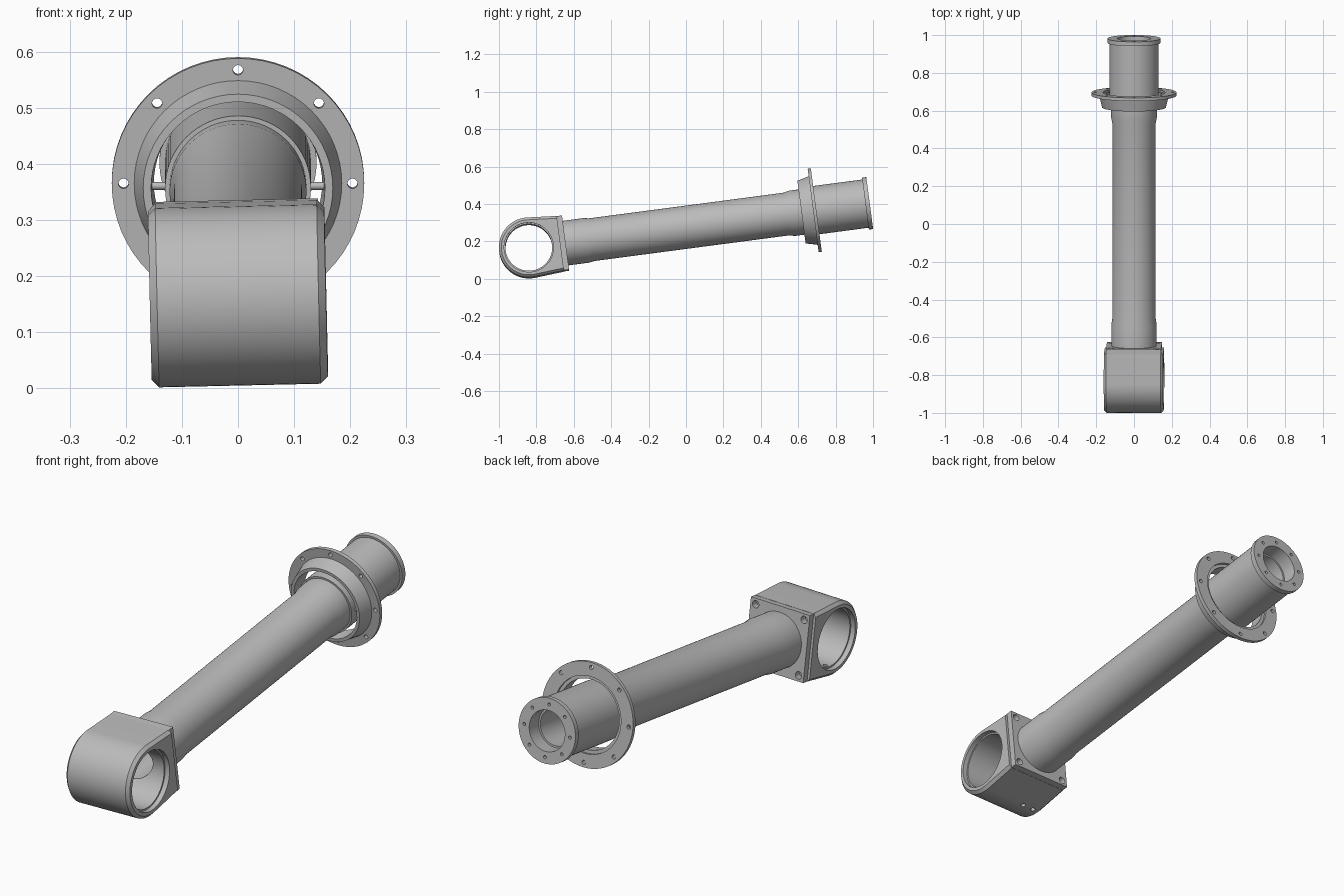
import bpy, bmesh
from math import radians, sin, cos, pi
from mathutils import Matrix, Vector

cube = bpy.data.objects.get("Cube")
if cube:
    bpy.data.objects.remove(cube, do_unlink=True)

steel = bpy.data.materials.new("steel_grey")
steel.use_nodes = True
GREY = (0.5, 0.5, 0.5, 1)
steel.diffuse_color = GREY
steel.node_tree.nodes["Principled BSDF"].inputs["Base Color"].default_value = GREY

# Parts are modelled along local +Y from the eye centre, then tilted into place
PLACE = Matrix.Translation((0, -0.84, 0.165)) @ Matrix.Rotation(radians(7.5), 4, 'X')
EYE_PLACE = PLACE @ Matrix.Rotation(radians(-1.3), 4, 'Y')


def finish(name, bm):
    bmesh.ops.recalc_face_normals(bm, faces=bm.faces)
    mesh = bpy.data.meshes.new(name)
    bm.to_mesh(mesh)
    bm.free()
    mesh.materials.append(steel)
    ob = bpy.data.objects.new(name, mesh)
    bpy.context.collection.objects.link(ob)
    return ob


def lathe(name, profile, steps=64):
    """Spin a closed (radius, position) profile about the Y axis."""
    bm = bmesh.new()
    rings = []
    for i in range(steps):
        a = 2 * pi * i / steps
        rings.append([bm.verts.new((r * cos(a), s, r * sin(a))) for r, s in profile])
    for i, ring in enumerate(rings):
        nxt = rings[(i + 1) % steps]
        for j in range(len(profile)):
            k = (j + 1) % len(profile)
            bm.faces.new((ring[j], ring[k], nxt[k], nxt[j]))
    return finish(name, bm)


def rod(name, start, end, radius, steps=20):
    a, b = Vector(start), Vector(end)
    bm = bmesh.new()
    turn = (b - a).to_track_quat('Z', 'Y').to_matrix().to_4x4()
    bmesh.ops.create_cone(bm, cap_ends=True, segments=steps, radius1=radius, radius2=radius,
                          depth=(b - a).length, matrix=Matrix.Translation((a + b) / 2) @ turn)
    return finish(name, bm)


def combine(target, tool, operation='DIFFERENCE'):
    mod = target.modifiers.new(tool.name, 'BOOLEAN')
    mod.operation, mod.solver, mod.object = operation, 'EXACT', tool
    bpy.context.view_layer.objects.active = target
    bpy.ops.object.modifier_apply(modifier=mod.name)
    bpy.data.objects.remove(tool, do_unlink=True)


def bolt_circle(target, radius, hole, s0, s1, count=8):
    for i in range(count):
        x, z = radius * cos(2 * pi * i / count), radius * sin(2 * pi * i / count)
        combine(target, rod("hole_cutter", (x, s0, z), (x, s1, z), hole, 16))


# Hollow tube with swollen ends and the bolted tail rim
tube = lathe("main_tube", [
    (0.12, 0.19), (0.12, 0.31), (0.115, 0.34), (0.115, 1.385), (0.122, 1.42),
    (0.122, 1.47), (0.13, 1.47), (0.13, 1.815), (0.14, 1.815), (0.14, 1.838),
    (0.088, 1.838), (0.088, 1.77), (0.08, 1.77), (0.08, 0.19)])
bolt_circle(tube, 0.113, 0.007, 1.79, 1.85)

# Loose mounting flange with conical collar
flange = lathe("mounting_flange", [
    (0.155, 1.47), (0.169, 1.47), (0.185, 1.533), (0.225, 1.533), (0.225, 1.55),
    (0.165, 1.55), (0.165, 1.54), (0.15, 1.54)])
bolt_circle(flange, 0.204, 0.009, 1.5, 1.58)

# Pins bridging the gap between tube and collar
pins = [rod(n, (k * 0.11, 1.5, 0), (k * 0.16, 1.5, 0), 0.007)
        for n, k in (("left_pin", 1), ("right_pin", -1))]

# Eye housing: rounded nose with straight sides tapering to the back
HALF, REAR, SIDE = 0.157, 0.17, 0.147
bm = bmesh.new()
outline = [(REAR, SIDE)]
for i in range(41):
    a = radians(86 + 188 * i / 40)
    outline.append((0.16 * cos(a), 0.16 * sin(a)))
outline.append((REAR, -SIDE))
face = bm.faces.new([bm.verts.new((-HALF, y, z)) for y, z in outline])
ext = bmesh.ops.extrude_face_region(bm, geom=[face])
bmesh.ops.translate(bm, vec=(2 * HALF, 0, 0),
                    verts=[v for v in ext["geom"] if isinstance(v, bmesh.types.BMVert)])
rims = [e for e in bm.edges if abs(e.verts[0].co.x - e.verts[1].co.x) < 0.001
        and min(v.co.y for v in e.verts) < REAR - 0.001]
bmesh.ops.bevel(bm, geom=rims, offset=0.013, segments=1, affect='EDGES')
eye = finish("eye_housing", bm)

# Square back plate, merged into the housing
bm = bmesh.new()
bmesh.ops.create_cube(bm, size=1, matrix=Matrix.Translation((0, 0.179, 0))
                      @ Matrix.Diagonal((0.292, 0.038, 0.292, 1)))
combine(eye, finish("back_plate", bm), 'UNION')

# Cross bore with wider seats at both ends, and the opening into the tube
combine(eye, rod("bore_cutter", (-0.2, 0, 0), (0.2, 0, 0), 0.125, 64))
for k in (-1, 1):
    combine(eye, rod("seat_cutter", (k * 0.135, 0, 0), (k * 0.2, 0, 0), 0.132, 64))
combine(eye, rod("tube_cutter", (0, 0.05, 0), (0, 0.25, 0), 0.08, 48))

# Corner bolt holes and two drain holes underneath
for x in (-0.12, 0.12):
    for z in (-0.12, 0.12):
        combine(eye, rod("bolt_cutter", (x, 0.165, z), (x, 0.25, z), 0.016))
for x in (-0.06, -0.115):
    combine(eye, rod("drain_cutter", (x, 0, -0.1), (x, 0, -0.2), 0.01))

# Place everything and smooth the round faces
bpy.ops.object.select_all(action='DESELECT')
for ob in [tube, flange, eye] + pins:
    ob.matrix_world = EYE_PLACE if ob is eye else PLACE
    ob.select_set(True)
bpy.context.view_layer.objects.active = tube
bpy.ops.object.shade_smooth_by_angle(angle=radians(25))
